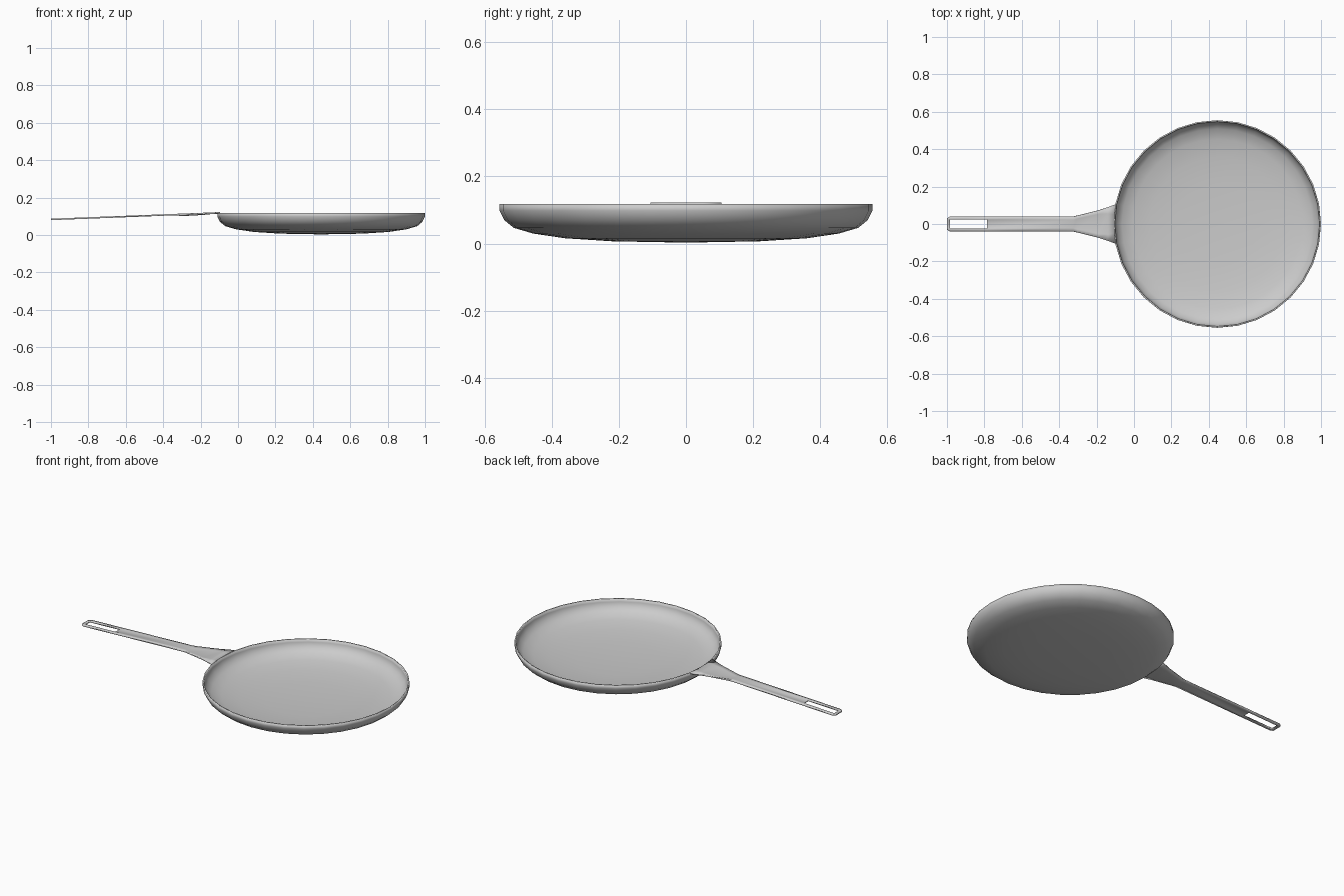
import bpy, bmesh, math

if "Cube" in bpy.data.objects:
    bpy.data.objects.remove(bpy.data.objects["Cube"])

CX, R, SEG = 0.445, 0.555, 32


def finish(name, bm, thickness, offset, angle):
    bmesh.ops.recalc_face_normals(bm, faces=bm.faces)
    me = bpy.data.meshes.new(name)
    bm.to_mesh(me)
    bm.free()
    ob = bpy.data.objects.new(name, me)
    bpy.context.collection.objects.link(ob)
    mod = ob.modifiers.new("thickness", 'SOLIDIFY')
    mod.thickness, mod.offset = thickness, offset
    bpy.ops.object.select_all(action='DESELECT')
    ob.select_set(True)
    bpy.context.view_layer.objects.active = ob
    bpy.ops.object.shade_smooth_by_angle(angle=math.radians(angle))
    return ob


# Shallow dish: lathed profile (radius, height) from rim to the centre of the base
profile = [(R, 0.118), (R, 0.098), (0.541, 0.070), (0.513, 0.047), (0.455, 0.030),
           (0.36, 0.016), (0.22, 0.007)]
bm = bmesh.new()
rings = []
for r, z in profile:
    rings.append([bm.verts.new((CX + r * math.cos(math.tau * i / SEG),
                                r * math.sin(math.tau * i / SEG), z)) for i in range(SEG)])
for a, b in zip(rings, rings[1:]):
    for i in range(SEG):
        j = (i + 1) % SEG
        bm.faces.new((a[i], a[j], b[j], b[i]))
base = bm.verts.new((CX, 0, 0.003))
for i in range(SEG):
    bm.faces.new((rings[-1][i], rings[-1][(i + 1) % SEG], base))
# the open bowl's normals are turned outward, so a negative offset thickens inward
pan = finish("pan_dish", bm, 0.008, -1, 28)

# Handle: stations of (x, half width, inner half width, dip of the middle)
stations = [(-1.0, 0.030, 0.022, 0), (-0.985, 0.040, 0.023, 0), (-0.785, 0.040, 0.023, 0),
            (-0.325, 0.040, 0.022, 0), (-0.305, 0.044, 0.028, 0.006),
            (-0.19, 0.073, 0.053, 0.004), (-0.14, 0.090, 0.055, 0.001),
            (-0.100, 0.106, 0.050, 0)]
bm = bmesh.new()
rows = []
for k, (x, w, inner, dip) in enumerate(stations):
    z = 0.083 + (x + 1) * 0.039
    row = []
    for y, d in ((-w, 0), (-inner, dip), (inner, dip), (w, 0)):
        # last station follows the round rim
        px = CX - math.sqrt((R - 0.003) ** 2 - y * y) if k == len(stations) - 1 else x
        row.append(bm.verts.new((px, y, z - d)))
    rows.append(row)
for k, (a, b) in enumerate(zip(rows, rows[1:])):
    for j in range(3):
        if (k, j) != (1, 1):  # hanging slot left open
            bm.faces.new((a[j], b[j], b[j + 1], a[j + 1]))
if sum(f.normal.z for f in bm.faces) < 0:
    bmesh.ops.reverse_faces(bm, faces=bm.faces)
handle = finish("handle", bm, 0.008, 0, 25)
